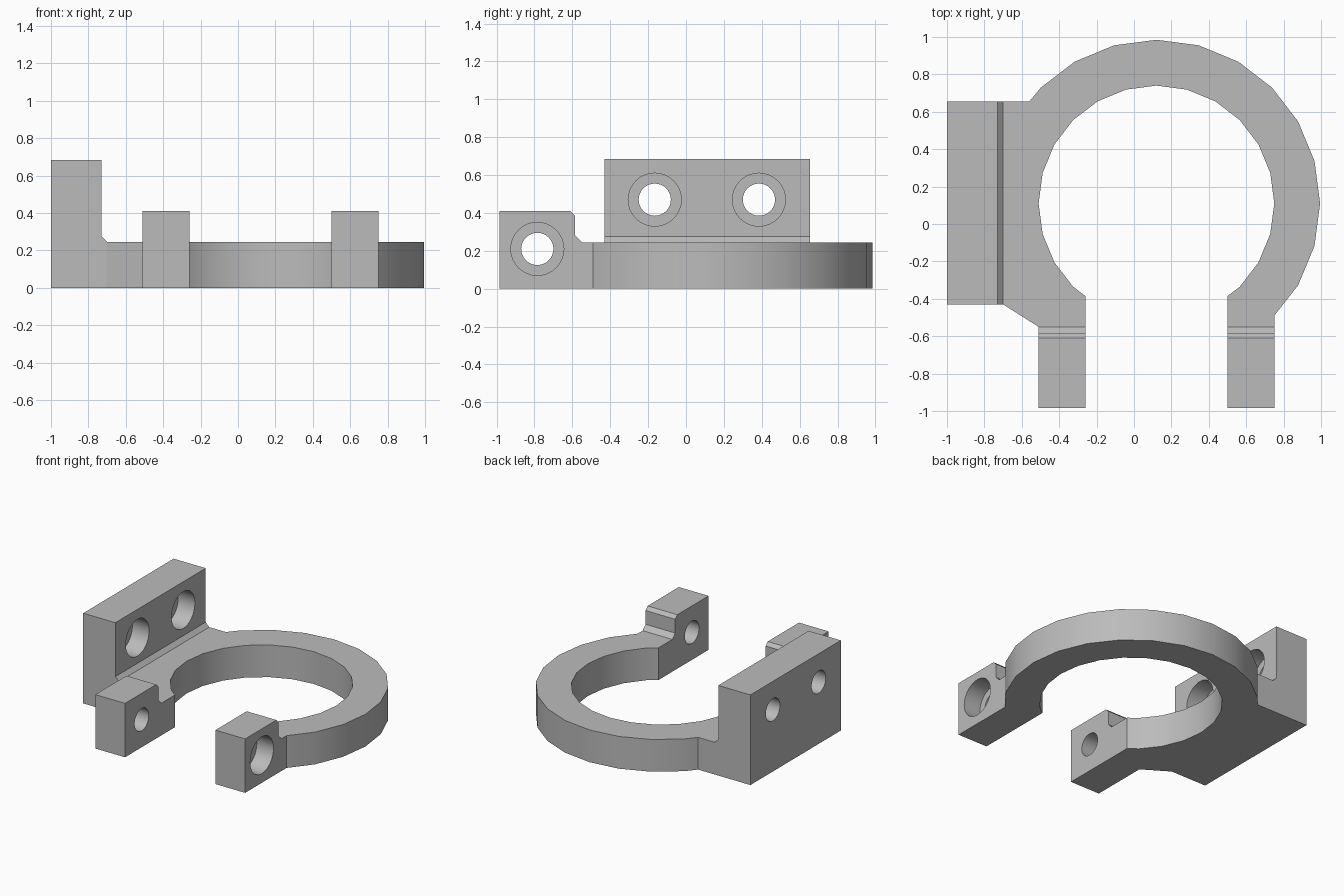
import bpy, bmesh
from math import sin, cos, radians
from mathutils import Vector, Matrix

old = bpy.data.objects.get("Cube")
if old:
    bpy.data.objects.remove(old, do_unlink=True)

grey = bpy.data.materials.new("plain_grey")
grey.use_nodes = True
colour = (0.5, 0.5, 0.5, 1)
grey.diffuse_color = colour
grey.node_tree.nodes["Principled BSDF"].inputs["Base Color"].default_value = colour

CX, CY, THICK = 0.12, 0.11, 0.245


def finish(name, bm):
    bmesh.ops.recalc_face_normals(bm, faces=bm.faces)
    mesh = bpy.data.meshes.new(name)
    bm.to_mesh(mesh)
    bm.free()
    mesh.materials.append(grey)
    obj = bpy.data.objects.new(name, mesh)
    bpy.context.collection.objects.link(obj)
    return obj


def prism(name, points, sweep):
    """Extrude a closed planar outline along a vector."""
    bm = bmesh.new()
    face = bm.faces.new([bm.verts.new(p) for p in points])
    new = bmesh.ops.extrude_face_region(bm, geom=[face])["geom"]
    verts = [g for g in new if isinstance(g, bmesh.types.BMVert)]
    bmesh.ops.translate(bm, verts=verts, vec=Vector(sweep))
    return finish(name, bm)


def drill(name, x0, x1, y, z, radius):
    """Cylinder cutter lying along x."""
    bm = bmesh.new()
    bmesh.ops.create_cone(
        bm, cap_ends=True, segments=32, radius1=radius, radius2=radius, depth=x1 - x0,
        matrix=Matrix.Translation(((x0 + x1) / 2, y, z)) @ Matrix.Rotation(radians(90), 4, 'Y'))
    return finish(name, bm)


def combine(target, tool, operation):
    bpy.context.view_layer.objects.active = target
    mod = target.modifiers.new(operation.lower(), 'BOOLEAN')
    mod.operation, mod.object, mod.solver = operation, tool, 'EXACT'
    bpy.ops.object.modifier_apply(modifier=mod.name)
    bpy.data.objects.remove(tool, do_unlink=True)


def arc(radius, steps):
    return [(CX + radius * cos(radians(15 * k)), CY + radius * sin(radians(15 * k)), 0)
            for k in steps]


# Open ring with the side foot and two clamp ears, as one flat outline
outline = [(0.75, -0.49, 0)] + arc(0.875, range(-2, 10))
outline += [(x, y, 0) for x, y in (
    (-0.56, 0.655), (-1, 0.655), (-1, -0.43), (-0.70, -0.43), (-0.51, -0.55),
    (-0.51, -0.985), (-0.26, -0.985), (-0.26, -0.385))]
outline += arc(0.63, range(15, -4, -1))
outline += [(0.50, -0.385, 0), (0.50, -0.985, 0), (0.75, -0.985, 0)]
bracket = prism("clamp_bracket", outline, (0, 0, THICK))

# Upright mounting plate with a chamfered root
plate = [(-1, 0), (-1, 0.685), (-0.73, 0.685), (-0.73, 0.275), (-0.70, THICK), (-0.70, 0)]
combine(bracket, prism("mounting_plate", [(x, -0.43, z) for x, z in plate],
                       (0, 1.085, 0)), 'UNION')

# Clamp ears with chamfered top and root
ear = [(-0.985, 0), (-0.985, 0.41), (-0.61, 0.41), (-0.585, 0.385),
       (-0.585, 0.28), (-0.55, THICK), (-0.55, 0)]
for x, width in ((-0.51, 0.25), (0.50, 0.25)):
    combine(bracket, prism("clamp_ear", [(x, y, z) for y, z in ear], (width, 0, 0)), 'UNION')

# Bolt holes, with counterbores on the plate and the outer ear
for y in (-0.165, 0.385):
    combine(bracket, drill("plate_hole", -1.1, -0.6, y, 0.47, 0.085), 'DIFFERENCE')
    combine(bracket, drill("plate_counterbore", -0.87, -0.6, y, 0.47, 0.14), 'DIFFERENCE')
combine(bracket, drill("ear_hole", -0.8, 0.9, -0.785, 0.21, 0.085), 'DIFFERENCE')
combine(bracket, drill("ear_counterbore", 0.61, 0.9, -0.785, 0.21, 0.14), 'DIFFERENCE')

# Smooth the curved walls, keep the corners sharp
bpy.ops.object.select_all(action='DESELECT')
bracket.select_set(True)
bpy.context.view_layer.objects.active = bracket
bpy.ops.object.shade_smooth_by_angle(angle=radians(30))
